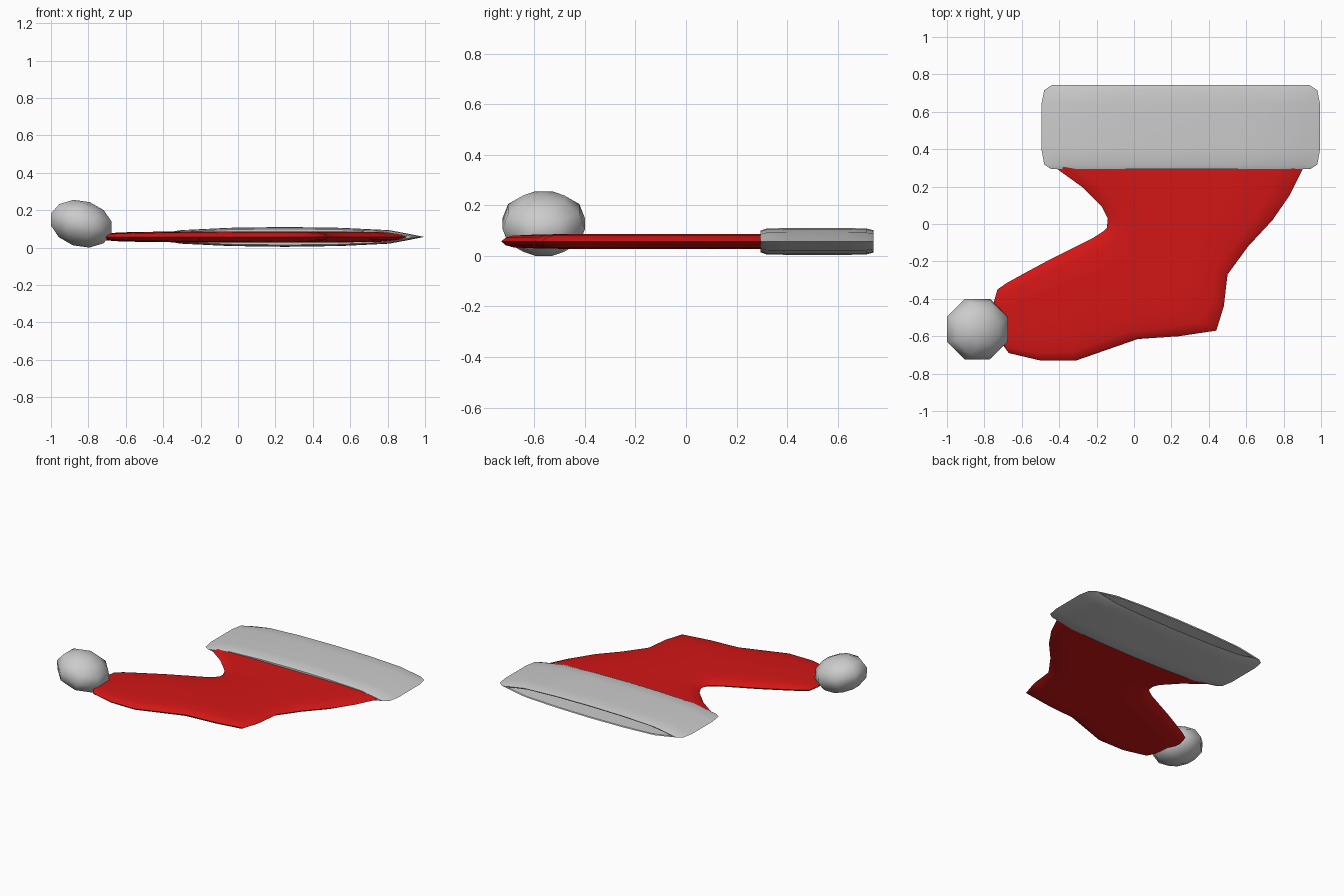
import bpy, bmesh, math
from mathutils import Matrix, Vector

if "Cube" in bpy.data.objects:
    bpy.data.objects.remove(bpy.data.objects["Cube"])

MID_Z = 0.057


def lens(half):
    """Turn a half profile (u from 0 to 1, height) into a closed lens loop."""
    top = [(-u, h) for u, h in reversed(half)] + half[1:]
    bottom = [(u, -h) for u, h in reversed(top[1:-1])]
    return top + bottom


def loft(name, sections, profile, angle):
    """Skin lens sections, each given as left point, right point, half thickness."""
    bm = bmesh.new()
    rings = []
    for left, right, thick in sections:
        a, b = Vector(left), Vector(right)
        ring = []
        for u, h in profile:
            p = a.lerp(b, (u + 1) / 2)
            ring.append(bm.verts.new((p.x, p.y, MID_Z + h * thick)))
        rings.append(ring)
    n = len(profile)
    for r, s in zip(rings, rings[1:]):
        for i in range(n):
            j = (i + 1) % n
            bm.faces.new((r[i], r[j], s[j], s[i]))
    bm.faces.new(rings[0])
    bm.faces.new(rings[-1])
    bmesh.ops.recalc_face_normals(bm, faces=bm.faces)
    return finish(name, bm, angle)


def finish(name, bm, angle):
    mesh = bpy.data.meshes.new(name)
    bm.to_mesh(mesh)
    bm.free()
    obj = bpy.data.objects.new(name, mesh)
    bpy.context.collection.objects.link(obj)
    bpy.ops.object.select_all(action='DESELECT')
    obj.select_set(True)
    bpy.context.view_layer.objects.active = obj
    bpy.ops.object.shade_smooth_by_angle(angle=math.radians(angle))
    return obj


# Red stocking: sections run from the leg opening round the heel to the toe
body_sections = [
    ((-0.43, 0.35), (0.90, 0.35), 0.030),
    ((-0.42, 0.30), (0.905, 0.30), 0.030),
    ((-0.28, 0.20), (0.83, 0.15), 0.030),
    ((-0.17, 0.09), (0.74, 0.02), 0.030),
    ((-0.14, 0.03), (0.61, -0.12), 0.030),
    ((-0.145, -0.02), (0.50, -0.27), 0.030),
    ((-0.165, -0.04), (0.48, -0.44), 0.030),
    ((-0.22, -0.075), (0.44, -0.57), 0.030),
    ((-0.34, -0.135), (0.24, -0.60), 0.030),
    ((-0.45, -0.19), (0.02, -0.615), 0.029),
    ((-0.58, -0.26), (-0.31, -0.73), 0.027),
    ((-0.68, -0.315), (-0.50, -0.73), 0.024),
    ((-0.73, -0.35), (-0.67, -0.69), 0.018),
    ((-0.75, -0.42), (-0.72, -0.62), 0.006),
]
body_profile = lens([(0, 1), (0.45, 1), (0.8, 0.86), (0.93, 0.55), (1, 0)])
stocking = loft("stocking_body", body_sections, body_profile, 40)
red = bpy.data.materials.new("red_cloth")
red.diffuse_color = (0.65, 0.008, 0.008, 1)
red.use_nodes = True
red.node_tree.nodes["Principled BSDF"].inputs["Base Color"].default_value = red.diffuse_color
stocking.data.materials.append(red)

# Fur cuff: rounded outer sleeve that turns over the rim into a narrow opening
cuff_profile = lens([(0, 1), (0.4, 0.92), (0.75, 0.68), (0.9, 0.29), (1, 0)])
cuff_rows = [  # y, half width, half thickness
    (0.295, 0.695, 0.043), (0.318, 0.73, 0.051), (0.40, 0.745, 0.053),
    (0.64, 0.745, 0.053), (0.715, 0.73, 0.051), (0.742, 0.69, 0.044),
    (0.738, 0.66, 0.037), (0.42, 0.66, 0.036),
]
loft("fur_cuff", [((0.25 - w, y), (0.25 + w, y), t) for y, w, t in cuff_rows],
     cuff_profile, 40)

# Pompom: tilted, slightly flattened low-poly ball on the toe
bm = bmesh.new()
bmesh.ops.create_uvsphere(bm, u_segments=8, v_segments=6, radius=1)
bm.transform(Matrix.Rotation(math.radians(20), 4, 'Y')
             @ Matrix.Diagonal((0.17, 0.167, 0.12, 1))
             @ Matrix.Rotation(math.radians(22.5), 4, 'Z'))
lo = [min(v.co[k] for v in bm.verts) for k in range(3)]
hi = [max(v.co[k] for v in bm.verts) for k in range(3)]
target_lo, target_hi = (-1.0, -0.725, 0.0), (-0.675, -0.40, 0.255)
for v in bm.verts:
    for k in range(3):
        f = (v.co[k] - lo[k]) / (hi[k] - lo[k])
        v.co[k] = target_lo[k] + f * (target_hi[k] - target_lo[k])
finish("toe_pompom", bm, 50)
